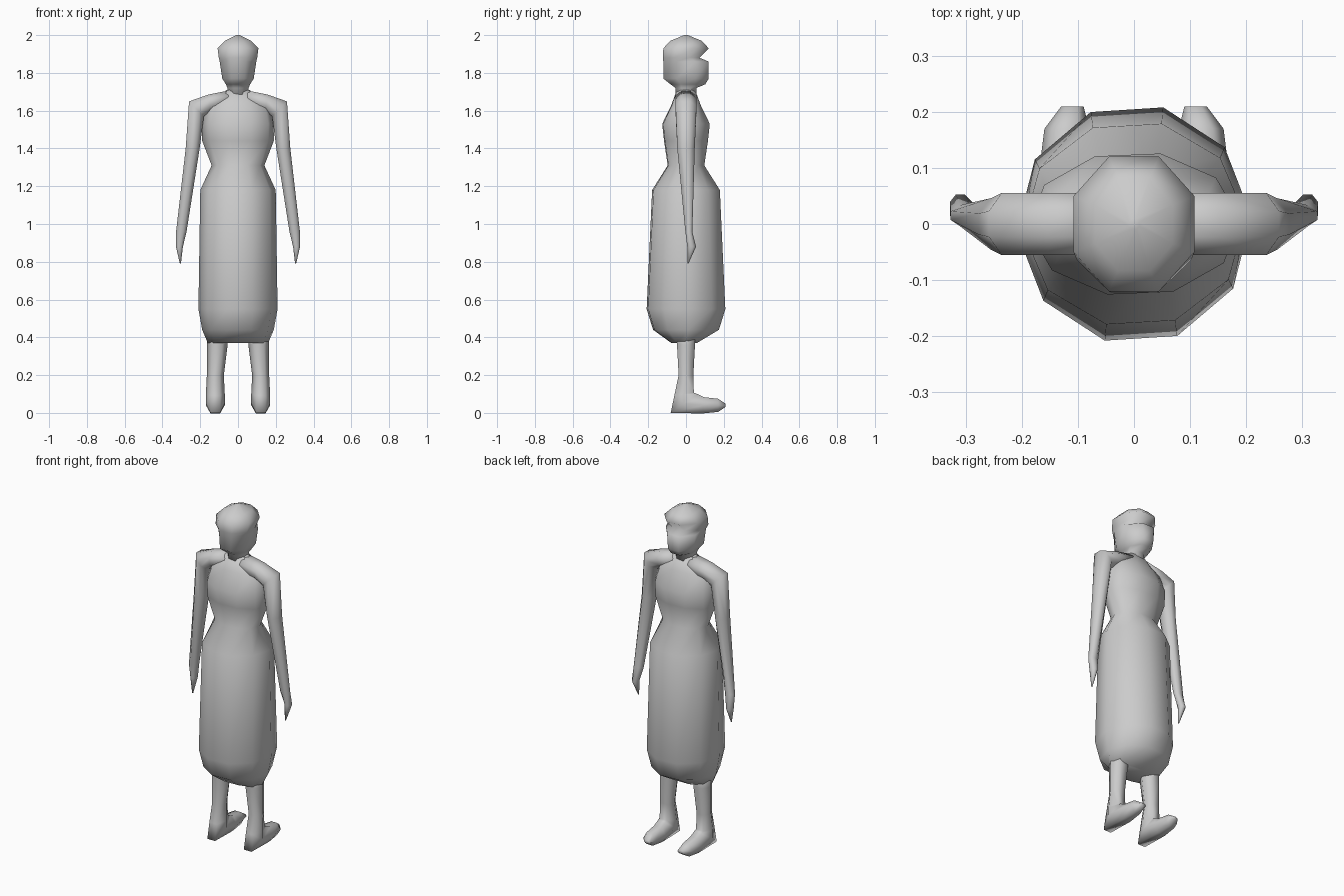
import bpy, bmesh
from math import cos, sin, tau, radians
from mathutils import Vector, Matrix

if "Cube" in bpy.data.objects:
    bpy.data.objects.remove(bpy.data.objects["Cube"])

grey = (.6, .6, .6, 1)
material = bpy.data.materials.new("plain grey")
material.use_nodes = True
material.diffuse_color = grey
material.node_tree.nodes["Principled BSDF"].inputs["Base Color"].default_value = grey


def ring(z, width, depth, x=0, y=0, pitch=0, roll=0):
    """Describe one oval cross-section by its centre, half sizes and tilt."""
    turn = Matrix.Rotation(radians(roll), 3, 'Y') @ Matrix.Rotation(radians(pitch), 3, 'X')
    return Vector((x, y, z)), width, depth, turn


def loft(name, rings, sides, phase=0, mirrored=False):
    """Skin a closed, smooth surface over a list of rings."""
    bm = bmesh.new()
    loops = []
    for centre, width, depth, turn in rings:
        loop = []
        for step in range(sides):
            angle = tau * (step + phase) / sides
            point = centre + turn @ Vector((width * cos(angle), depth * sin(angle), 0))
            if mirrored:
                point.x = -point.x
            loop.append(bm.verts.new(point))
        loops.append(loop)
    for lower, upper in zip(loops, loops[1:]):
        for step in range(sides):
            bm.faces.new((lower[step - 1], lower[step], upper[step], upper[step - 1]))
    bm.faces.new(loops[0])
    bm.faces.new(loops[-1])
    bmesh.ops.recalc_face_normals(bm, faces=bm.faces)
    mesh = bpy.data.meshes.new(name)
    bm.to_mesh(mesh)
    bm.free()
    mesh.materials.append(material)
    mesh.shade_smooth()
    bpy.context.collection.objects.link(bpy.data.objects.new(name, mesh))


# Long gown: hem, skirt, waist, chest and sloping shoulders
hem = ring(z=.37, width=.16, depth=.07, y=-.01)
lower_skirt = ring(z=.44, width=.19, depth=.18)
full_skirt = ring(z=.55, width=.21, depth=.215)
hips = ring(z=1.18, width=.2, depth=.185)
waist = ring(z=1.31, width=.14, depth=.1)
ribs = ring(z=1.44, width=.19, depth=.12)
chest = ring(z=1.53, width=.19, depth=.13)
shoulders = ring(z=1.63, width=.17, depth=.08)
collar = ring(z=1.71, width=.06, depth=.05)
gown = [hem, lower_skirt, full_skirt, hips, waist, ribs, chest, shoulders, collar]
loft("gown", gown, sides=10, phase=.1)

# Head and neck, with a recessed eye line below the brow
neck_base = ring(z=1.66, width=.06, depth=.06)
neck_top = ring(z=1.72, width=.06, depth=.06)
chin = ring(z=1.74, width=.07, depth=.1, y=.01)
jaw = ring(z=1.77, width=.09, depth=.13)
cheeks = ring(z=1.86, width=.105, depth=.13)
eye_line = ring(z=1.88, width=.11, depth=.105, y=-.025)
forehead = ring(z=1.93, width=.117, depth=.13)
scalp = ring(z=1.97, width=.075, depth=.09)
crown = ring(z=2, width=.01, depth=.01)
head = [neck_base, neck_top, chin, jaw, cheeks, eye_line, forehead, scalp, crown]
loft("head", head, sides=8, phase=.5)

# Sleeve bends down at the shoulder and narrows to a pointed hand
arm = [
    ring(z=1.66, width=.05, depth=.06, x=.05, roll=90),
    ring(z=1.64, width=.05, depth=.06, x=.15, roll=95),
    ring(z=1.61, width=.06, depth=.06, x=.22, roll=135),
    ring(z=1.4, width=.04, depth=.05, x=.24, roll=180),
    ring(z=.96, width=.03, depth=.02, x=.3, y=.015, roll=180),
    ring(z=.88, width=.02, depth=.025, x=.31, y=.03, roll=180),
    ring(z=.79, width=.003, depth=.003, x=.305, y=.01, roll=180),
]

# Lower leg turns forward through the ankle into a flat foot
leg = [
    ring(z=.48, width=.055, depth=.055, x=.11),
    ring(z=.36, width=.055, depth=.055, x=.11),
    ring(z=.2, width=.045, depth=.045, x=.12),
    ring(z=.1, width=.05, depth=.06, x=.12, y=-.01, pitch=8),
    ring(z=.05, width=.05, depth=.1, x=.12, y=-.01, pitch=35),
    ring(z=.04, width=.05, depth=.05, x=.12, y=.09, pitch=85),
    ring(z=.04, width=.04, depth=.04, x=.12, y=.17, pitch=90),
    ring(z=.04, width=.02, depth=.01, x=.11, y=.21, pitch=90),
]

for side in ("left", "right"):
    mirrored = side == "right"
    loft(side + "_arm", arm, sides=8, phase=.5, mirrored=mirrored)
    loft(side + "_leg", leg, sides=6, mirrored=mirrored)
